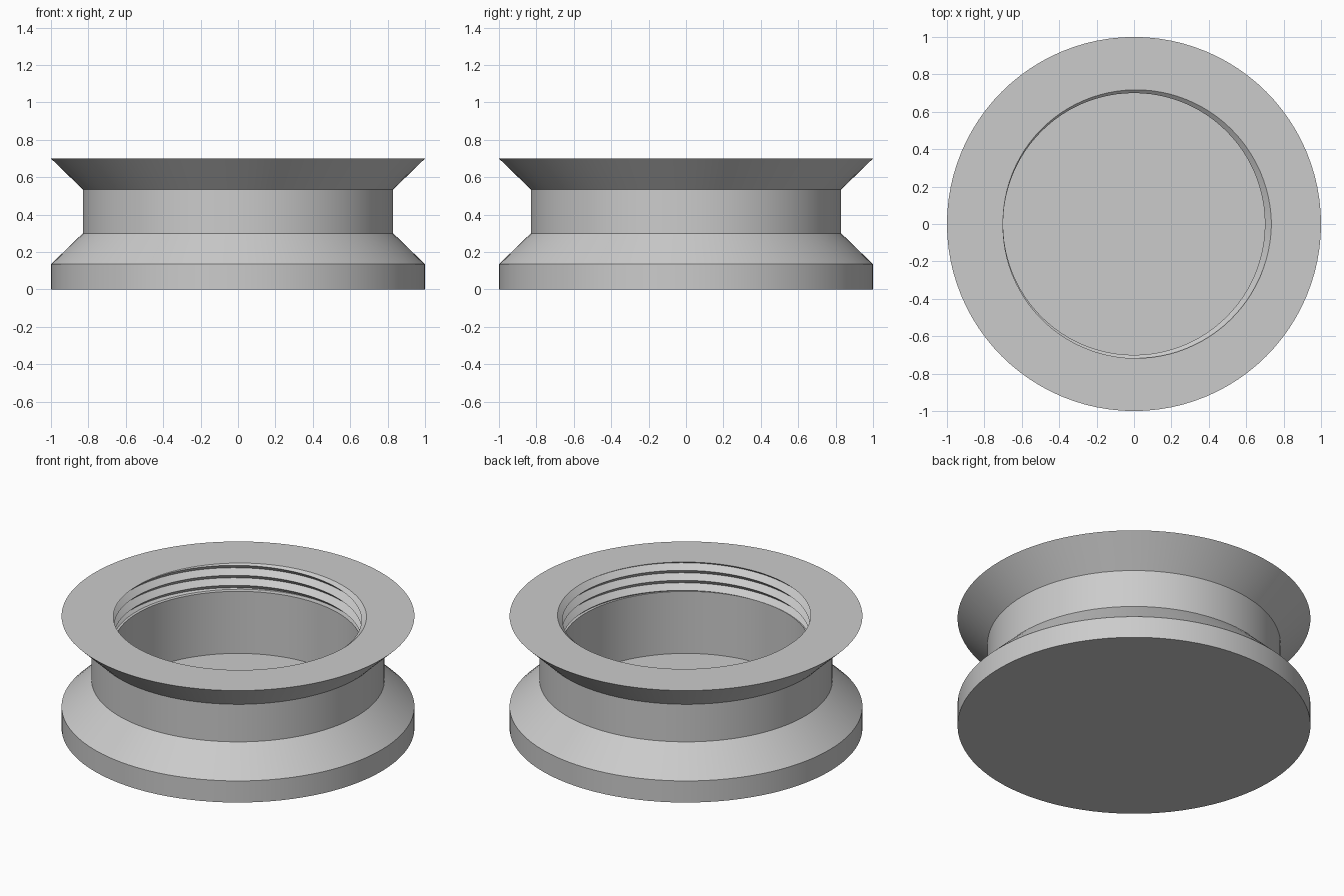
import bpy
import bmesh
from math import cos, sin, pi, radians

cube = bpy.data.objects.get("Cube")
if cube:
    bpy.data.objects.remove(cube, do_unlink=True)

SEGMENTS = 96
TOP = 0.70          # rim height
FLOOR = 0.14        # floor of the bore
BORE = 0.70         # bore radius at the thread crests
DEPTH = 0.035       # thread depth
PITCH = 0.0625
THREAD_END = TOP - 2.75 * PITCH

# Outer contour: base disc, lower flange, waist, flared rim
OUTER = [(0, 0), (1, 0), (1, 0.135), (0.83, 0.30), (0.83, 0.535), (1, TOP)]


def thread_points(turn):
    """Section of the internal helical thread at a fraction of a turn."""
    points = []
    for k in range(9):
        z = TOP + PITCH * (turn - k / 2)
        z = max(THREAD_END, min(TOP, z))
        phase = (TOP - z) / PITCH + turn
        points.append((BORE + DEPTH * abs(2 * (phase % 1) - 1), z))
    return points


# Sweep the section around the axis
bm = bmesh.new()
columns = []
for i in range(SEGMENTS + 1):
    turn = i / SEGMENTS
    a = 2 * pi * turn
    section = OUTER + thread_points(turn) + [(BORE, THREAD_END), (BORE, FLOOR), (0, FLOOR)]
    columns.append([bm.verts.new((r * cos(a), r * sin(a), z)) for r, z in section])
for left, right in zip(columns, columns[1:]):
    for j in range(len(left) - 1):
        bm.faces.new((left[j], right[j], right[j + 1], left[j + 1]))
bmesh.ops.remove_doubles(bm, verts=bm.verts[:], dist=0.00001)
bmesh.ops.recalc_face_normals(bm, faces=bm.faces[:])

mesh = bpy.data.meshes.new("grooved_threaded_cap")
bm.to_mesh(mesh)
bm.free()
cap = bpy.data.objects.new("grooved_threaded_cap", mesh)
bpy.context.collection.objects.link(cap)

# Plain grey material
grey = bpy.data.materials.new("light_grey")
grey.use_nodes = True
colour = (0.6, 0.6, 0.6, 1)
grey.diffuse_color = colour
grey.node_tree.nodes["Principled BSDF"].inputs["Base Color"].default_value = colour
mesh.materials.append(grey)

# Smooth round walls, crisp rims
bpy.ops.object.select_all(action="DESELECT")
cap.select_set(True)
bpy.context.view_layer.objects.active = cap
bpy.ops.object.shade_smooth_by_angle(angle=radians(30))
